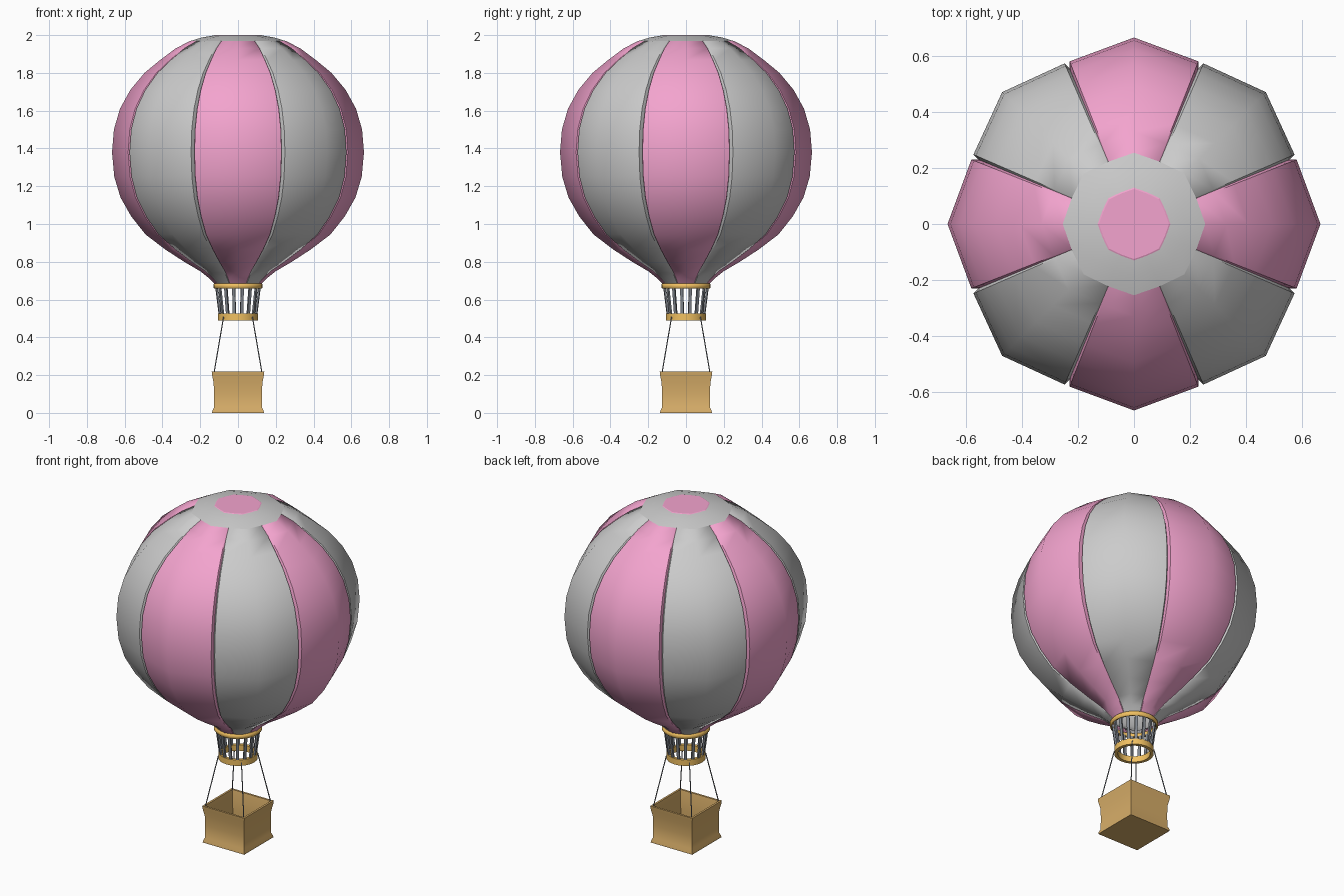
import bpy, math
from mathutils import Vector

if "Cube" in bpy.data.objects:
    bpy.data.objects.remove(bpy.data.objects["Cube"])


def material(name, rgb):
    m = bpy.data.materials.new(name)
    m.diffuse_color = (*rgb, 1)
    m.use_nodes = True
    m.node_tree.nodes["Principled BSDF"].inputs["Base Color"].default_value = m.diffuse_color
    return m


PINK = material("pink", (0.90, 0.37, 0.62))
WOOD = material("orange_wood", (0.88, 0.53, 0.12))
WICKER = material("wicker", (0.68, 0.42, 0.14))
DARK = material("dark_slat", (0.22, 0.24, 0.27))


def build(name, verts, faces, mat=None, angle=None):
    me = bpy.data.meshes.new(name)
    me.from_pydata(verts, [], faces)
    ob = bpy.data.objects.new(name, me)
    bpy.context.collection.objects.link(ob)
    if mat:
        me.materials.append(mat)
    if angle:
        bpy.ops.object.select_all(action='DESELECT')
        ob.select_set(True)
        bpy.context.view_layer.objects.active = ob
        bpy.ops.object.shade_smooth_by_angle(angle=math.radians(angle))
    return ob


def loft(name, profile, section, mat=None, angle=None, around=False, loop=False, cap=()):
    """Sweep (radius, z) profile rows through (angle in degrees, radius factor) section points."""
    n, rows = len(section), len(profile)
    verts = [(r * k * math.cos(math.radians(a)), r * k * math.sin(math.radians(a)), z)
             for r, z in profile for a, k in section]
    faces = []
    for i in range(rows if loop else rows - 1):
        p, q = i * n, (i + 1) % rows * n
        for j in range(n if around else n - 1):
            k = (j + 1) % n
            faces.append((p + j, p + k, q + k, q + j))
    if 'bottom' in cap:
        faces.append(tuple(reversed(range(n))))
    if 'top' in cap:
        faces.append(tuple(range((rows - 1) * n, rows * n)))
    return build(name, verts, faces, mat, angle)


def polygon(n, start=0):
    return [(start + 360 * i / n, 1) for i in range(n)]


def bar(name, a, b, width, depth, mat, sides=4):
    """Straight bar from a to b, its depth pointing along the radius."""
    a, b = Vector(a), Vector(b)
    d = (b - a).normalized()
    side = d.cross(Vector((a.x, a.y, 0))).normalized()
    out = side.cross(d)
    ring = [(math.cos(math.tau * (i + .5) / sides), math.sin(math.tau * (i + .5) / sides))
            for i in range(sides)]
    s = math.sqrt(.5) if sides == 4 else .5
    verts = [p + side * c * width * s + out * t * depth * s for p in (a, b) for c, t in ring]
    faces = [(i, (i + 1) % sides, sides + (i + 1) % sides, sides + i) for i in range(sides)]
    faces += [tuple(reversed(range(sides))), tuple(range(sides, 2 * sides))]
    return build(name, verts, faces, mat)


# Envelope: eight puffed gores with folded seams
gore_profile = [(.118, .675), (.15, .71), (.20, .75), (.285, .80), (.385, .865), (.49, .945),
                (.565, 1.04), (.622, 1.14), (.655, 1.25), (.667, 1.38), (.657, 1.50),
                (.625, 1.61), (.57, 1.71), (.495, 1.80), (.41, 1.87), (.33, 1.93), (.255, 1.968)]
for i in range(8):
    c = 45 * i
    section = [(c - 22.5, .905), (c - 21.6, .938), (c, 1), (c + 21.6, .938), (c + 22.5, .905)]
    loft(f"gore_{i + 1}", gore_profile, section, None if i % 2 else PINK, 55)

# Crown: grey ring and pink top disc
crown = [s for i in range(8) for s in ((45 * i, 1), (45 * i + 22.5, .945))]
loft("crown_ring", [(.255, 1.968), (.19, 1.988), (.13, 1.998)], crown, None, 40, around=True)
loft("crown_disc", [(.13, 1.998), (.125, 2.0)], crown, PINK, around=True, cap=('top',))

# Mouth ring and lower ring
loft("mouth_ring", [(.112, .662), (.124, .658), (.131, .665), (.131, .679), (.124, .686), (.112, .682)],
     polygon(24), WOOD, 50, around=True, loop=True)
loft("lower_ring", [(.088, .490), (.107, .490), (.107, .525), (.088, .525)],
     polygon(24), WOOD, 40, around=True, loop=True)

# Slats between the rings
for i in range(16):
    a = math.tau * (i + .5) / 16
    x, y = math.cos(a), math.sin(a)
    bar(f"slat_{i + 1}", (.097 * x, .097 * y, .515), (.117 * x, .117 * y, .67), .016, .010, DARK)

# Ropes from the lower ring to the basket corners
for i, (sx, sy) in enumerate([(1, 1), (-1, 1), (-1, -1), (1, -1)]):
    bar(f"rope_{i + 1}", (.128 * sx, .128 * sy, .205), (.076 * sx, .076 * sy, .51),
        .006, .006, DARK, sides=6)

# Basket: flared open square tub with an inner wall and floor
half = [(.137, 0), (.136, .010), (.128, .028), (.127, .10), (.129, .16), (.137, .200), (.139, .218),
        (.127, .218), (.117, .16), (.115, .10), (.115, .02)]
loft("basket", [(r * math.sqrt(2), z) for r, z in half], polygon(4, 45), WICKER, 40,
     around=True, cap=('bottom', 'top'))
